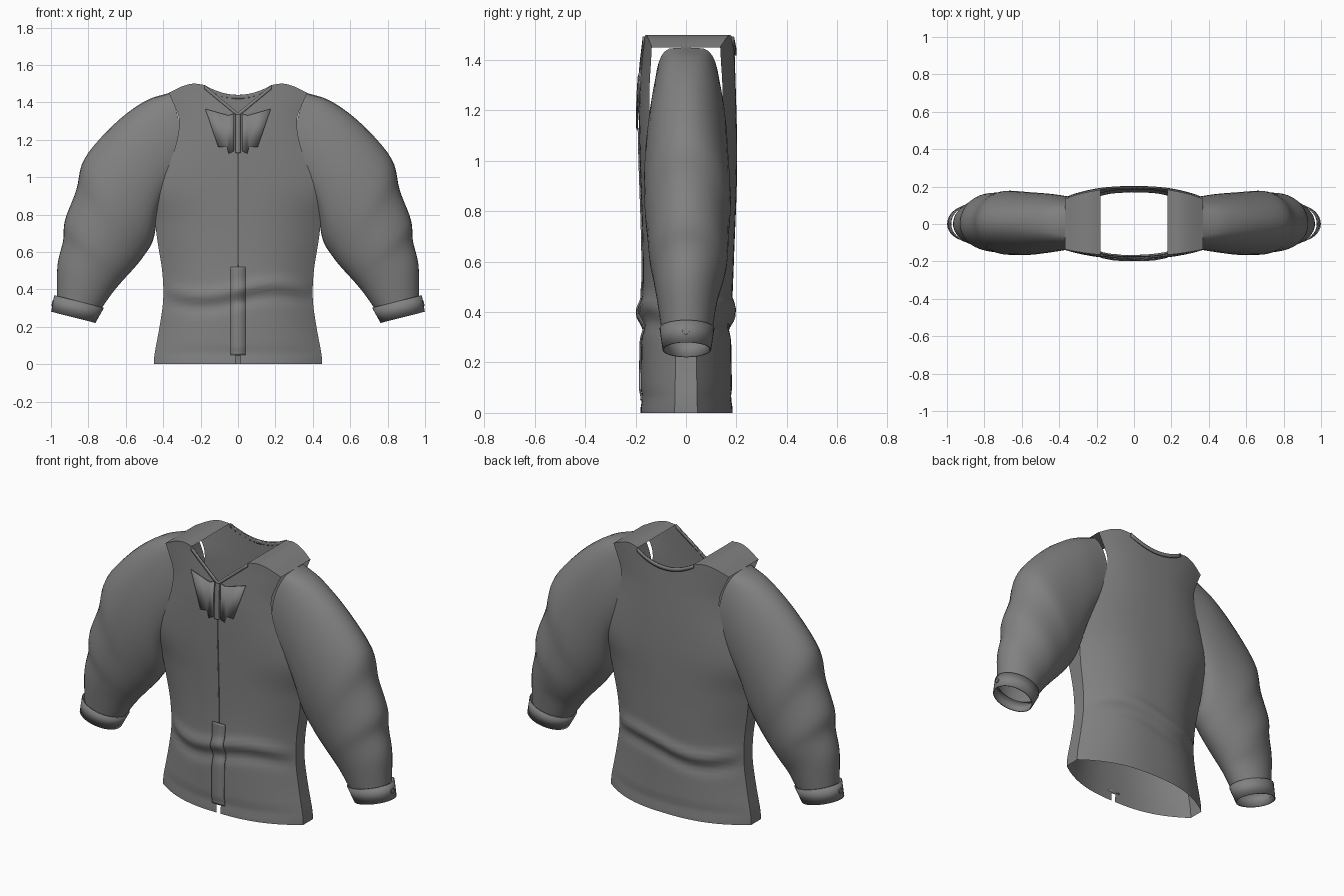
import bpy
import bmesh
import math
from mathutils import Vector

cube = bpy.data.objects.get("Cube")
if cube:
    bpy.data.objects.remove(cube, do_unlink=True)

CLOTH = bpy.data.materials.new("grey_cloth")
CLOTH.use_nodes = True
CLOTH.diffuse_color = (0.22, 0.22, 0.22, 1)
CLOTH.node_tree.nodes["Principled BSDF"].inputs["Base Color"].default_value = CLOTH.diffuse_color


def blend(table, x):
    """Smooth curve through a table of (position, value) pairs."""
    x = min(max(x, table[0][0]), table[-1][0])
    last = len(table) - 1
    i = next(k for k in range(last) if x <= table[k + 1][0])

    def slope(k):
        a, b = table[max(k - 1, 0)], table[min(k + 1, last)]
        return (b[1] - a[1]) / (b[0] - a[0])

    (xa, ya), (xb, yb) = table[i], table[i + 1]
    h = xb - xa
    t = (x - xa) / h
    rise = t * t * (3 - 2 * t)
    return (ya + (yb - ya) * rise + h * slope(i) * t * (1 - t) ** 2
            - h * slope(i + 1) * t * t * (1 - t))


def sheet(name, rows, facing=None, closed=False, thickness=0, skip=None, angle=50):
    """Mesh from rows of points; facing is the outward direction of open sheets."""
    bm = bmesh.new()
    grid = [[bm.verts.new(p) for p in row] for row in rows]
    count = len(rows[0])
    for low, high in zip(grid, grid[1:]):
        for j in range(count if closed else count - 1):
            k = (j + 1) % count
            face = bm.faces.new((low[j], low[k], high[k], high[j]))
            if skip and skip(face.calc_center_median()):
                bm.faces.remove(face)
    if facing is None:
        bmesh.ops.recalc_face_normals(bm, faces=bm.faces)
    else:
        bm.normal_update()
        if sum(f.normal.dot(Vector(facing)) * f.calc_area() for f in bm.faces) < 0:
            bmesh.ops.reverse_faces(bm, faces=bm.faces)
    mesh = bpy.data.meshes.new(name)
    bm.to_mesh(mesh)
    bm.free()
    mesh.materials.append(CLOTH)
    obj = bpy.data.objects.new(name, mesh)
    bpy.context.collection.objects.link(obj)
    if thickness:
        solid = obj.modifiers.new("thickness", "SOLIDIFY")
        solid.thickness = thickness
        solid.offset = 0
    bpy.ops.object.select_all(action="DESELECT")
    obj.select_set(True)
    bpy.context.view_layer.objects.active = obj
    bpy.ops.object.shade_smooth_by_angle(angle=math.radians(angle))
    return obj


# Body shape: half width, side edge depth and centre depth by height
WIDTH = [(0, .45), (.05, .447), (.2, .42), (.35, .4), (.5, .405), (.7, .435), (.85, .445),
         (.95, .42), (1.1, .36), (1.2, .325), (1.3, .315), (1.4, .345), (1.47, .37)]
EDGE = [(0, .045), (.4, .04), (.75, .06), (.95, .12), (1.2, .145), (1.47, .135)]
FRONT = [(0, .18), (.25, .178), (.6, .172), (1.2, .187), (1.47, .17)]
BACK = [(0, .185), (.3, .18), (.6, .19), (1, .203), (1.47, .192)]
SHOULDER = [(.18, 1.493), (.24, 1.5), (.3, 1.485), (.37, 1.45)]
NECK = .18


def body_y(x, z, side):
    """Depth of the body panel; side is -1 for the front, 1 for the back."""
    u = min(abs(x) / blend(WIDTH, z), 1)
    edge = blend(EDGE, z)
    depth = edge + (blend(FRONT if side < 0 else BACK, z) - edge) * (1 - u ** 2.5)
    # waist fold and hem ridge
    fold = z - .4 - .03 * math.sin(8 * x)
    ripple = .017 * math.exp(-(fold / .03) ** 2) - .012 * math.exp(-((fold + .07) / .03) ** 2)
    ripple -= .006 * math.exp(-((z - .06) / .02) ** 2)
    return side * (depth + ripple * (1 - u ** 6))


def top_z(x, side):
    x = abs(x)
    if x >= NECK:
        return blend(SHOULDER, x)
    r = x / NECK
    return 1.345 + .148 * r if side < 0 else 1.44 + .053 * r * r


def body_point(u, t, side):
    x = u * blend(WIDTH, t * 1.47)
    z = t * top_z(x, side)
    return Vector((x, body_y(x, z, side), z))


# Front and back panels, with a short slit at the front hem
half = [.03] + [NECK / .37 * k / 6 for k in range(1, 7)] + [.5 + .5 * k / 10 for k in range(1, 11)]
columns = [-u for u in reversed(half)] + [0] + half
heights = [k / 60 for k in range(61)]
for label, side in (("front", -1), ("back", 1)):
    sheet(label + "_panel", [[body_point(u, t, side) for u in columns] for t in heights],
          (0, side, 0),
          skip=(lambda c: abs(c.x) < .014 and c.z < .045) if side < 0 else None)

# Side and shoulder panels joining front to back
for label, s in (("left", 1), ("right", -1)):
    sheet(label + "_side_panel",
          [[body_point(s, t, -1), body_point(s, t, 1)] for t in heights if t < .7], (s, 0, 0))
    sheet(label + "_shoulder_panel",
          [[body_point(s * u, 1, -1), body_point(s * u, 1, 1)] for u in half if u > .48],
          (0, 0, 1))

# Neck trim following the open neckline
for label, side in (("front", -1), ("back", 1)):
    rows = []
    for drop in (0, .022):
        row = []
        for k in range(-8, 9):
            x = NECK * k / 8
            z = top_z(x, side) - drop
            row.append((x, body_y(x, z, side) + side * .004, z))
        rows.append(row)
    sheet(label + "_neck_trim", rows, (0, side, 0), thickness=.008)


# Strips lying on the front
def strip(name, width, low, high, lift):
    steps = 40
    rows = []
    for k in range(steps + 1):
        z = low + (high - low) * k / steps
        rows.append([(x, body_y(x, z, -1) - lift, z) for x in (-width, 0, width)])
    sheet(name, rows, (0, -1, 0), thickness=.006)


strip("lower_placket", .04, .05, .52, .004)
strip("zip_strip", .014, 1.13, 1.335, .008)
strip("zip_seam", .002, .52, 1.13, .002)

# Pointed collar flaps, as upper and lower outlines
UPPER = [(.022, 1.34), (.05, 1.33), (.105, 1.345), (.175, 1.365)]
LOWER = [(.022, 1.14), (.05, 1.125), (.06, 1.165), (.105, 1.16)]
for label, s in (("left", 1), ("right", -1)):
    rows = [[(s * x, body_y(x, z, -1) - .008, z) for x, z in line] for line in (UPPER, LOWER)]
    sheet(label + "_collar_flap", rows, (0, -1, 0), thickness=.006)

# Sleeve sections: outer x, z, inner x, z, front depth, back depth, bend, roundness
SECTIONS = [
    (.37, 1.45, .41, .93, .13, .14, .08, .4),
    (.5, 1.405, .43, .8, .15, .16, .03, .75),
    (.66, 1.285, .455, .66, .165, .17, 0, .95),
    (.82, 1.1, .51, .57, .165, .178, 0, 1),
    (.865, .93, .55, .52, .155, .17, 0, 1),
    (.925, .77, .6, .465, .145, .165, 0, 1),
    (.935, .66, .64, .42, .13, .15, 0, 1),
    (.965, .53, .68, .37, .115, .125, 0, 1),
    (.967, .36, .732, .295, .097, .105, 0, 1),
]
CUFF = [(.98, .368, .72, .302, .102, .11, 0, 1), (.996, .28, .765, .222, .09, .097, 0, 1)]


def ring(section, s, sides=36):
    ox, oz, ix, iz, front, back, bend, power = section
    points = []
    for k in range(sides):
        a = math.tau * k / sides
        c, w = math.cos(a), math.sin(a)
        depth = max(abs(w), 1e-6) ** power
        x = (ox + ix) / 2 + (ox - ix) / 2 * c - bend * w * w
        z = (oz + iz) / 2 + (oz - iz) / 2 * c
        points.append((s * x, back * depth if w > 0 else -front * depth, z))
    return points


def between(position):
    return [blend([(k, sec[j]) for k, sec in enumerate(SECTIONS)], position)
            for j in range(len(SECTIONS[0]))]


# Sleeves, cuffs and cuff buttons
for label, s in (("left", 1), ("right", -1)):
    steps = 5 * (len(SECTIONS) - 1)
    sheet(label + "_sleeve", [ring(between(k / 5), s) for k in range(steps + 1)], closed=True)
    sheet(label + "_cuff", [ring(sec, s) for sec in CUFF], closed=True, thickness=.006)
    bpy.ops.mesh.primitive_cylinder_add(vertices=12, radius=.014, depth=.012,
                                        location=(s * .989, 0, .325),
                                        rotation=(0, s * math.radians(80), 0))
    button = bpy.context.object
    button.name = label + "_cuff_button"
    button.data.materials.append(CLOTH)
